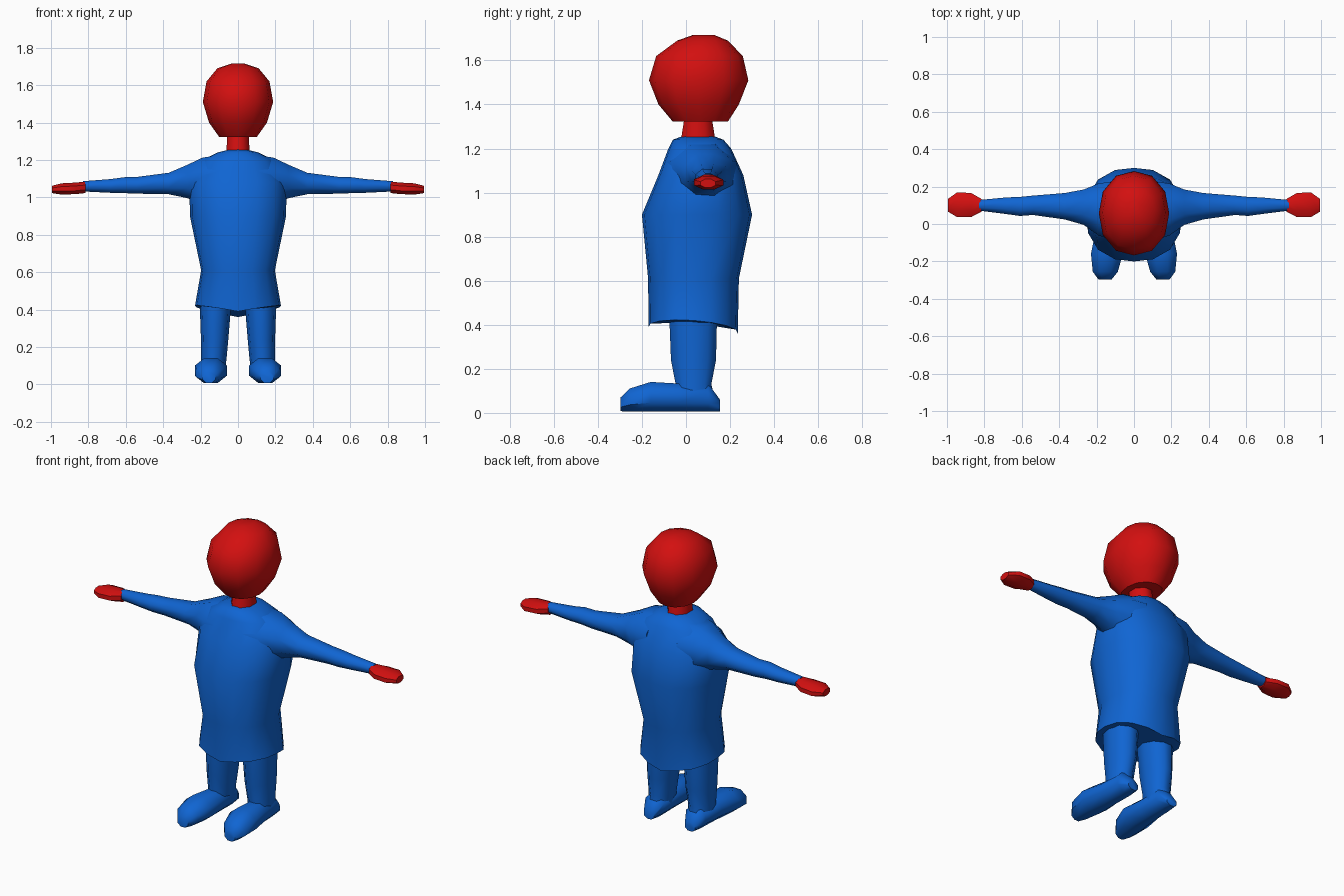
import bpy, bmesh, math


def material(name, rgb):
    m = bpy.data.materials.new(name)
    m.diffuse_color = (*rgb, 1)
    return m


blue = material("blue cloth", (0.005, 0.13, 0.65))
red = material("red skin", (0.65, 0.005, 0.005))


def loft(name, mat, axis, rings, sides=12, power=2.0, mirror=False, shape=None):
    """Skin rings (position, a_min, a_max, b_min, b_max) placed along an axis."""
    bm = bmesh.new()
    loops = []
    for i, (p, a0, a1, b0, b1) in enumerate(rings):
        loop = []
        for k in range(sides):
            t = 2 * math.pi * (k + 0.5 * (sides == 8)) / sides
            c, s = math.cos(t), math.sin(t)
            grow = 1 / (abs(c) ** power + abs(s) ** power) ** (1 / power)
            a = (a0 + a1) / 2 + (a1 - a0) / 2 * c * grow
            b = (b0 + b1) / 2 + (b1 - b0) / 2 * s * grow
            q = p + (shape(i, c, s) if shape else 0)
            co = {"x": (q, a, b), "y": (a, q, b), "z": (a, b, q)}[axis]
            loop.append(bm.verts.new(co))
        loops.append(loop)
    for lo, hi in zip(loops, loops[1:]):
        for k in range(sides):
            n = (k + 1) % sides
            bm.faces.new((lo[k], lo[n], hi[n], hi[k]))
    bm.faces.new(loops[0])
    bm.faces.new(loops[-1])
    bmesh.ops.recalc_face_normals(bm, faces=bm.faces)
    mesh = bpy.data.meshes.new(name)
    bm.to_mesh(mesh)
    bm.free()
    mesh.materials.append(mat)
    obj = bpy.data.objects.new(name, mesh)
    bpy.context.collection.objects.link(obj)
    if mirror:
        mod = obj.modifiers.new("mirror", "MIRROR")
        mod.use_mirror_merge = False
    bpy.ops.object.select_all(action="DESELECT")
    obj.select_set(True)
    bpy.context.view_layer.objects.active = obj
    bpy.ops.object.shade_smooth_by_angle(angle=math.radians(50))
    return obj


# Robe with a hem that dips at the back and rises at the sides
def hem(i, c, s):
    return 0.045 * abs(c) - 0.015 * s if i == 0 else 0


loft("robe", blue, "z", [
    (0.375, -0.23, 0.23, -0.17, 0.235),
    (0.61, -0.197, 0.197, -0.172, 0.24),
    (0.90, -0.257, 0.257, -0.20, 0.30),
    (1.08, -0.26, 0.26, -0.125, 0.26),
    (1.20, -0.19, 0.19, -0.08, 0.205),
    (1.24, -0.11, 0.11, -0.06, 0.17),
    (1.255, -0.05, 0.05, -0.02, 0.13),
], sides=16, power=2.4, shape=hem)

# Neck and head
loft("neck", red, "z", [
    (1.22, -0.066, 0.066, -0.03, 0.14),
    (1.34, -0.06, 0.06, -0.01, 0.12),
], sides=8, power=2.4)
loft("head", red, "z", [
    (1.322, -0.10, 0.10, -0.06, 0.19),
    (1.40, -0.155, 0.155, -0.125, 0.24),
    (1.51, -0.188, 0.188, -0.168, 0.283),
    (1.62, -0.168, 0.168, -0.135, 0.258),
    (1.69, -0.11, 0.11, -0.04, 0.19),
    (1.715, -0.035, 0.035, 0.03, 0.13),
], sides=12, power=2.2)

# Sleeves, tapering from the shoulder with a small bulge at the elbow
loft("sleeves", blue, "x", [
    (0.10, -0.10, 0.24, 0.93, 1.235),
    (0.19, -0.07, 0.225, 0.955, 1.22),
    (0.27, -0.01, 0.19, 0.99, 1.18),
    (0.37, 0.02, 0.17, 1.013, 1.135),
    (0.54, 0.045, 0.155, 1.017, 1.112),
    (0.61, 0.04, 0.148, 1.02, 1.11),
    (0.68, 0.05, 0.145, 1.022, 1.10),
    (0.83, 0.07, 0.13, 1.03, 1.088),
], sides=8, power=2.2, mirror=True)

# Mitten hands
loft("hands", red, "x", [
    (0.815, 0.065, 0.135, 1.022, 1.085),
    (0.87, 0.035, 0.168, 1.016, 1.08),
    (0.945, 0.034, 0.172, 1.014, 1.076),
    (0.995, 0.065, 0.135, 1.022, 1.062),
], sides=8, power=2.6, mirror=True)

# Legs
loft("legs", blue, "z", [
    (0.04, 0.075, 0.195, -0.06, 0.14),
    (0.13, 0.062, 0.197, -0.05, 0.118),
    (0.24, 0.052, 0.198, -0.072, 0.14),
    (0.44, 0.035, 0.205, -0.08, 0.145),
], sides=10, power=2.2, mirror=True)

# Long shoes, toes turned slightly outward
loft("shoes", blue, "y", [
    (-0.298, 0.12, 0.19, 0.007, 0.07),
    (-0.255, 0.085, 0.222, 0.005, 0.112),
    (-0.16, 0.058, 0.232, 0.005, 0.142),
    (-0.04, 0.068, 0.208, 0.005, 0.135),
    (0.10, 0.07, 0.198, 0.005, 0.135),
    (0.155, 0.10, 0.17, 0.006, 0.06),
], sides=8, power=3.0, mirror=True)
